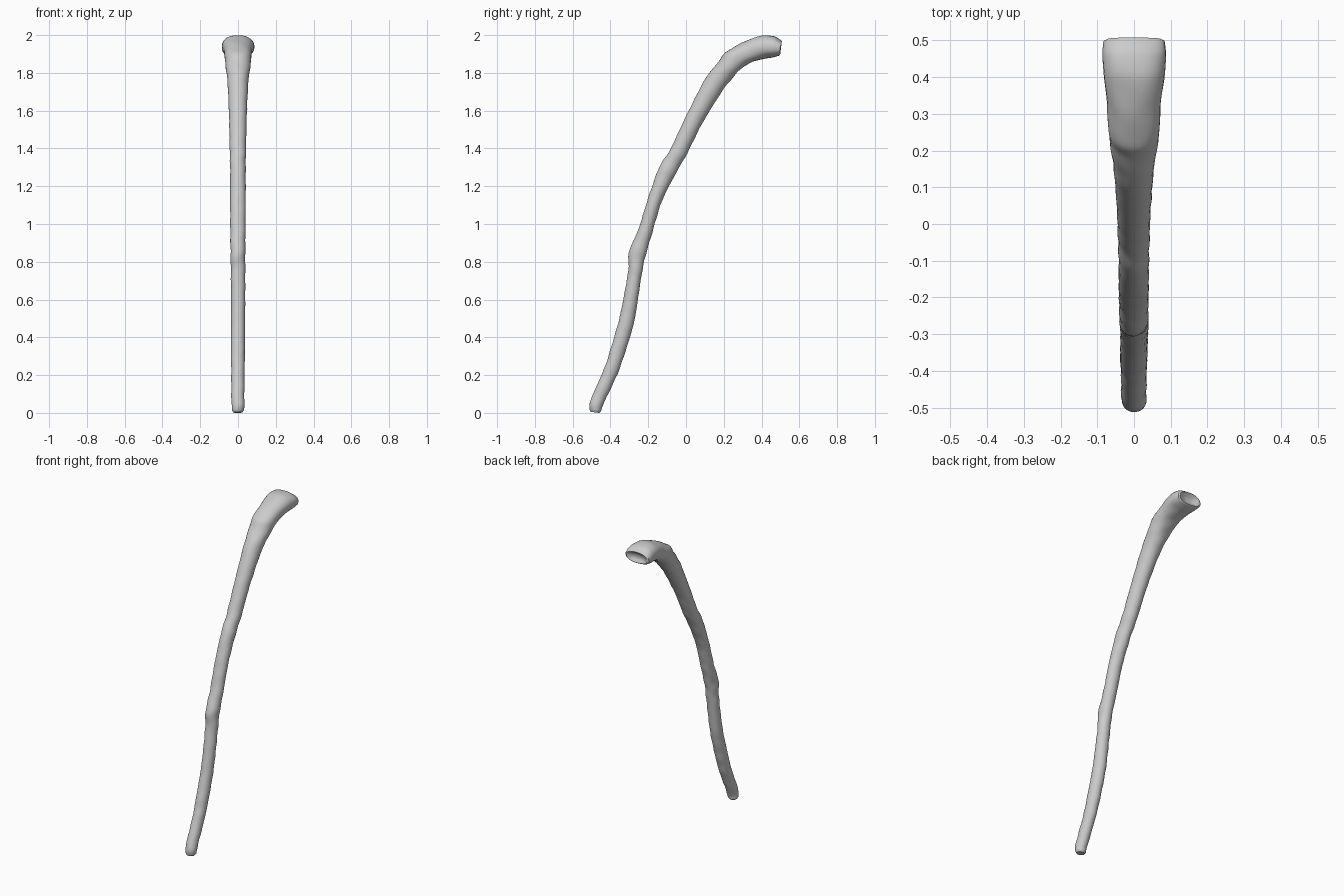
import bpy, bmesh, math
from mathutils import Vector

if "Cube" in bpy.data.objects:
    bpy.data.objects.remove(bpy.data.objects["Cube"])

# Stations along the stick: outer (back) edge y,z / inner edge y,z / half width in x
STATIONS = [
    (-0.510, 0.015, -0.450, 0.008, 0.032),
    (-0.508, 0.06, -0.440, 0.04, 0.034),
    (-0.435, 0.23, -0.365, 0.20, 0.035),
    (-0.408, 0.31, -0.322, 0.32, 0.037),
    (-0.350, 0.51, -0.272, 0.49, 0.037),
    (-0.305, 0.75, -0.236, 0.72, 0.038),
    (-0.303, 0.85, -0.217, 0.82, 0.039),
    (-0.252, 0.97, -0.180, 0.95, 0.040),
    (-0.203, 1.13, -0.128, 1.12, 0.041),
    (-0.142, 1.30, -0.052, 1.27, 0.041),
    (-0.085, 1.39, 0.005, 1.37, 0.043),
    (-0.005, 1.56, 0.085, 1.53, 0.046),
    (0.100, 1.765, 0.190, 1.70, 0.054),
    (0.178, 1.865, 0.262, 1.79, 0.065),
    (0.212, 1.91, 0.300, 1.825, 0.071),
    (0.310, 1.963, 0.350, 1.855, 0.073),
    (0.400, 1.995, 0.415, 1.874, 0.082),
    (0.465, 1.992, 0.460, 1.881, 0.087),
    (0.503, 1.970, 0.493, 1.889, 0.084),
]
SIDES, STEPS = 28, 6


def spline(p0, p1, p2, p3, t):
    """Softened Catmull-Rom interpolation of one value."""
    m1, m2 = 0.4 * (p2 - p0), 0.4 * (p3 - p1)
    t2, t3 = t * t, t * t * t
    return ((2*t3 - 3*t2 + 1) * p1 + (t3 - 2*t2 + t) * m1
            + (3*t2 - 2*t3) * p2 + (t3 - t2) * m2)


def station(i, t):
    n = len(STATIONS) - 1
    rows = [STATIONS[min(max(i + k, 0), n)] for k in (-1, 0, 1, 2)]
    return [spline(*vals, t) for vals in zip(*rows)]


def spow(v, e):
    return math.copysign(abs(v) ** e, v)


def ripple(p):
    """Gentle uneven surface, like whittled wood."""
    return (math.sin(38 * p.z + 45 * p.x) * math.sin(31 * p.y + 23 * p.z + 1.3)
            + 0.6 * math.sin(61 * p.z - 52 * p.x + 0.7))


bm = bmesh.new()


def add_ring(row, square, scale=1.0, push=Vector((0, 0, 0))):
    """Rounded cross-section between the outer and inner edge points."""
    a, b = Vector((0, row[0], row[1])), Vector((0, row[2], row[3]))
    mid, half = (a + b) / 2, (a - b) / 2
    ring = []
    for k in range(SIDES):
        ang = 2 * math.pi * k / SIDES
        c, s = spow(math.cos(ang), square), spow(math.sin(ang), square)
        p = mid + push + (Vector((row[4] * c, 0, 0)) + half * s) * scale
        radial = (p - mid - push).normalized()
        ring.append(bm.verts.new(p + radial * 0.0014 * ripple(p) * scale))
    return ring


# Shaft flowing into the flared, flattened head
rings = [add_ring(STATIONS[0], 1.0, 0.75, Vector((0, -0.002, -0.011)))]
last = len(STATIONS) - 1
for i in range(last):
    for j in range(STEPS):
        u = i + j / STEPS
        square = 1.0 - 0.18 * min(max((u - 12) / 4, 0), 1)
        rings.append(add_ring(station(i, j / STEPS), square))
rings.append(add_ring(STATIONS[last], 0.82))

# Shallow hollow in the end of the head
for scale, depth in ((0.88, 0.005), (0.7, 0.0), (0.45, -0.010), (0.2, -0.013)):
    rings.append(add_ring(STATIONS[last], 0.82, scale, Vector((0, depth, 0))))

for r0, r1 in zip(rings, rings[1:]):
    for k in range(SIDES):
        n = (k + 1) % SIDES
        bm.faces.new((r0[k], r0[n], r1[n], r1[k]))
bm.faces.new(rings[0])
bm.faces.new(rings[-1])
bmesh.ops.recalc_face_normals(bm, faces=bm.faces)

# Rest the stick on the floor
low = min(v.co.z for v in bm.verts)
for v in bm.verts:
    v.co.z -= low

mesh = bpy.data.meshes.new("curved_stick")
bm.to_mesh(mesh)
bm.free()
stick = bpy.data.objects.new("curved_stick", mesh)
bpy.context.collection.objects.link(stick)
bpy.context.view_layer.objects.active = stick
stick.select_set(True)
bpy.ops.object.shade_smooth_by_angle(angle=math.radians(45))
